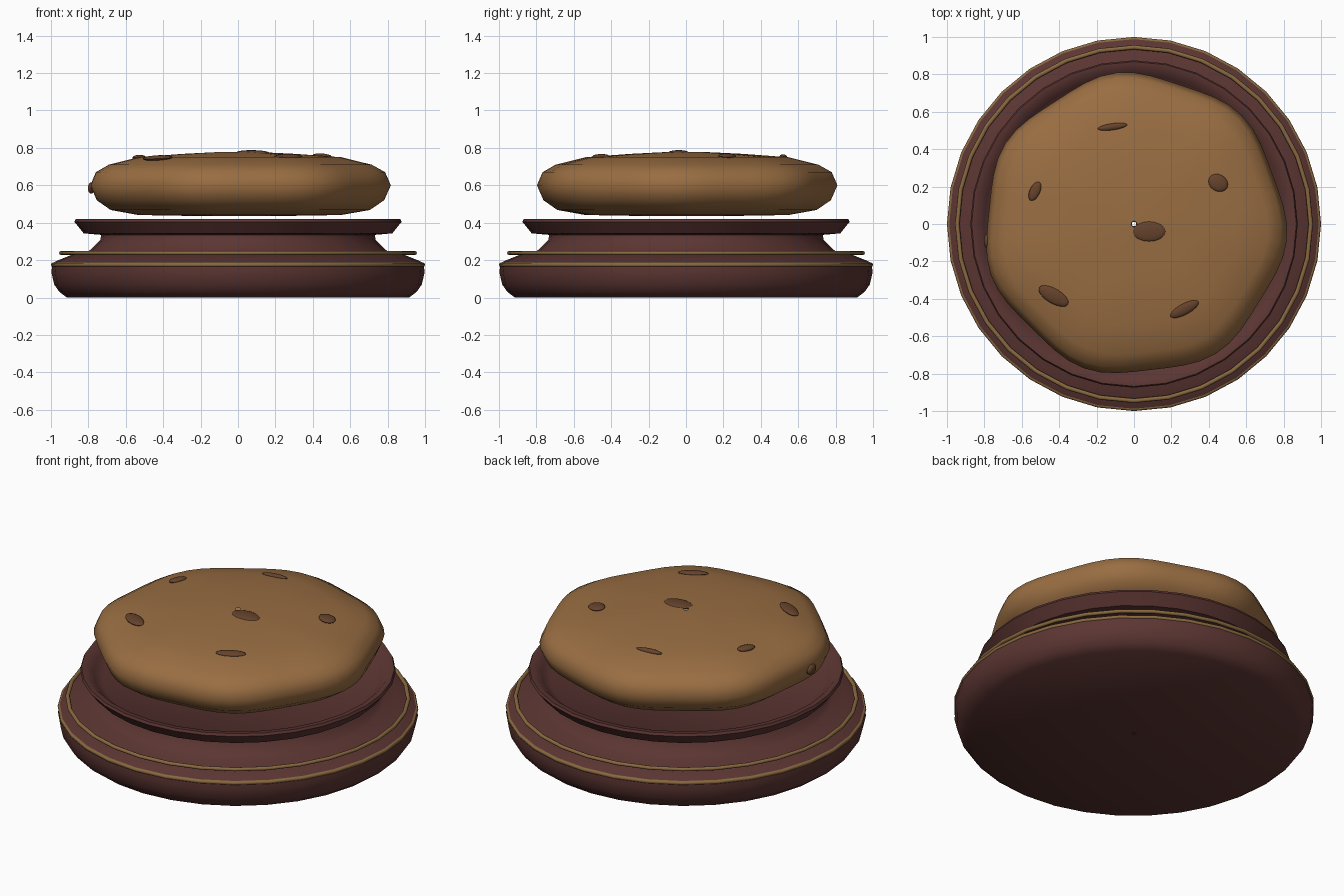
import bpy, bmesh, math
from mathutils import Matrix, Vector

if "Cube" in bpy.data.objects:
    bpy.data.objects.remove(bpy.data.objects["Cube"])


def material(name, rgb):
    m = bpy.data.materials.new(name)
    m.diffuse_color = (*rgb, 1)
    m.use_nodes = True
    m.node_tree.nodes["Principled BSDF"].inputs["Base Color"].default_value = m.diffuse_color
    return m


CHOC = material("dark_chocolate", (0.105, 0.036, 0.032))
GOLD = material("gold", (0.25, 0.14, 0.05))
DOUGH = material("dough", (0.32, 0.155, 0.055))
CHIP = material("chip", (0.13, 0.055, 0.025))


def finish(name, bm, mat, angle=40):
    bmesh.ops.recalc_face_normals(bm, faces=bm.faces)
    me = bpy.data.meshes.new(name)
    bm.to_mesh(me)
    bm.free()
    me.materials.append(mat)
    for p in me.polygons:
        p.use_smooth = True
    me.set_sharp_from_angle(angle=math.radians(angle))
    ob = bpy.data.objects.new(name, me)
    bpy.context.collection.objects.link(ob)
    return ob


def lathe(name, profile, mat, seg=32, closed=False, wobble=lambda a: 1.0, angle=40):
    """Spin (radius, z) points around z; wobble scales the radius by angle."""
    bm = bmesh.new()
    rings = []
    for r, z in profile:
        ring = []
        for i in range(seg):
            a = 2 * math.pi * i / seg
            k = r * wobble(a)
            ring.append(bm.verts.new((k * math.cos(a), k * math.sin(a), z)))
        rings.append(ring)
    n = len(rings)
    for j in range(n if closed else n - 1):
        lo, hi = rings[j], rings[(j + 1) % n]
        for i in range(seg):
            k = (i + 1) % seg
            bm.faces.new((lo[i], lo[k], hi[k], hi[i]))
    return finish(name, bm, mat, angle)


def ring(name, radius, z, w, h):
    pts = [(radius + w * math.cos(t * math.pi / 4), z + h * math.sin(t * math.pi / 4)) for t in range(8)]
    lathe(name, pts, GOLD, closed=True, angle=60)


# Stand: rounded foot, waist and dished rim
lathe("stand", [
    (0.012, 0.0), (0.915, 0.0), (0.955, 0.03), (0.983, 0.07), (0.998, 0.135),
    (0.992, 0.185), (0.96, 0.2), (0.89, 0.228), (0.81, 0.24), (0.79, 0.255),
    (0.735, 0.31), (0.732, 0.335), (0.825, 0.343), (0.875, 0.405), (0.868, 0.42),
    (0.835, 0.418), (0.80, 0.385), (0.75, 0.345), (0.012, 0.345)], CHOC)

# Gold trim rings
ring("lower_trim", 0.988, 0.175, 0.012, 0.012)
ring("upper_trim", 0.945, 0.238, 0.012, 0.011)

# Cookie with a gently seven-lobed outline
lathe("cookie", [
    (0.015, 0.435), (0.3, 0.437), (0.54, 0.441), (0.69, 0.468), (0.765, 0.52),
    (0.80, 0.60), (0.77, 0.67), (0.70, 0.71), (0.54, 0.75), (0.3, 0.768),
    (0.12, 0.777), (0.015, 0.779)], DOUGH, seg=56,
    wobble=lambda a: 1 + 0.021 * math.cos(7 * (a - math.radians(97))) + 0.006 * math.cos(a + 0.3), angle=60)

# Chips pressed into the cookie: x, y, z, half length, half width, half height, turn
chips = [
    (0.08, -0.04, 0.774, 0.09, 0.055, 0.014, 0),
    (0.45, 0.22, 0.756, 0.055, 0.045, 0.014, -30),
    (0.27, -0.455, 0.753, 0.085, 0.03, 0.014, 28),
    (-0.43, -0.385, 0.746, 0.09, 0.04, 0.014, -30),
    (-0.53, 0.175, 0.749, 0.055, 0.028, 0.014, 65),
    (-0.115, 0.52, 0.752, 0.08, 0.018, 0.013, 8),
    (-0.785, -0.09, 0.585, 0.018, 0.04, 0.03, 0),
]
for i, (x, y, z, l, w, h, turn) in enumerate(chips):
    bm = bmesh.new()
    bmesh.ops.create_uvsphere(bm, u_segments=16, v_segments=10, radius=1)
    # lean each top chip to follow the domed surface
    tilt = Matrix.Identity(4)
    if z > 0.7:
        slope = Vector((x, y, 0)) * 0.2
        tilt = Vector((0, 0, 1)).rotation_difference(slope + Vector((0, 0, 1))).to_matrix().to_4x4()
    bm.transform(Matrix.Translation((x, y, z)) @ tilt
                 @ Matrix.Rotation(math.radians(turn), 4, 'Z') @ Matrix.Diagonal((l, w, h, 1)))
    finish(f"chip_{i + 1}", bm, CHIP)
